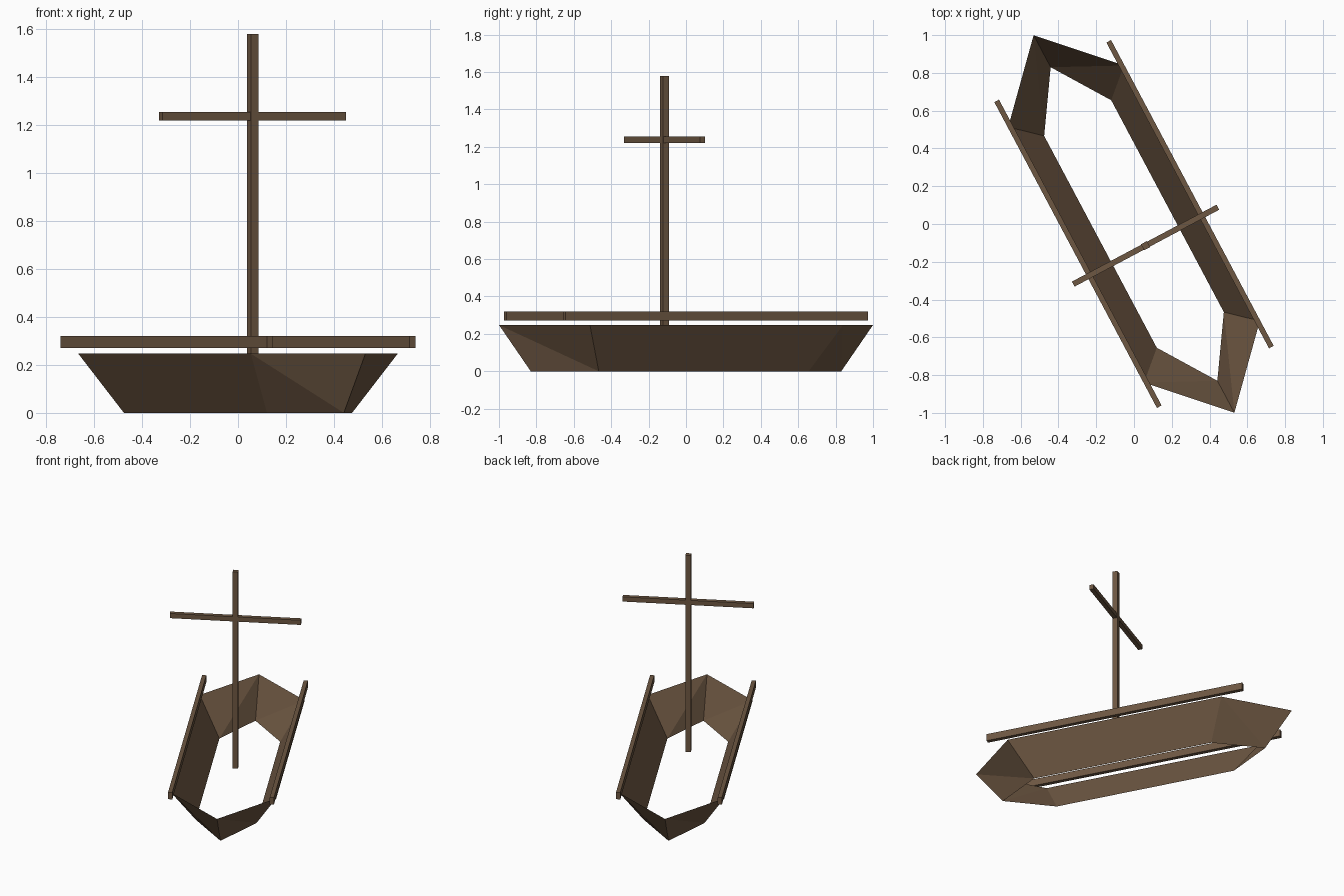
import bpy, bmesh, math
from mathutils import Matrix

default = bpy.data.objects.get("Cube")
if default:
    bpy.data.objects.remove(default, do_unlink=True)

# One timber colour for everything
timber = bpy.data.materials.new("dark_brown_timber")
timber.use_nodes = True
colour = (0.155, 0.096, 0.055, 1)
timber.diffuse_color = colour
bsdf = timber.node_tree.nodes["Principled BSDF"]
bsdf.inputs["Base Color"].default_value = colour
bsdf.inputs["Roughness"].default_value = 0.9

# The boat points along local -y and is turned about z
HEADING = Matrix.Rotation(math.radians(28), 4, 'Z')


def finish(name, bm):
    mesh = bpy.data.meshes.new(name)
    bm.transform(HEADING)
    bm.to_mesh(mesh)
    bm.free()
    mesh.materials.append(timber)
    obj = bpy.data.objects.new(name, mesh)
    bpy.context.collection.objects.link(obj)
    return obj


def beam(name, centre, size):
    bm = bmesh.new()
    bmesh.ops.create_cube(bm, size=1)
    bmesh.ops.scale(bm, vec=size, verts=bm.verts)
    bmesh.ops.translate(bm, vec=centre, verts=bm.verts)
    return finish(name, bm)


def ring(bm, half_width, shoulder, tip, z):
    points = [(0, -tip), (half_width, -shoulder), (half_width, shoulder),
              (0, tip), (-half_width, shoulder), (-half_width, -shoulder)]
    return [bm.verts.new((x, y, z)) for x, y in points]


# Hull: open flared shell, pointed at both ends, each panel split in two
bm = bmesh.new()
keel = ring(bm, 0.201, 0.635, 0.94, 0)
rim = ring(bm, 0.347, 0.766, 1.132, 0.247)
for i in range(6):
    j = (i + 1) % 6
    bm.faces.new((rim[i], keel[i], keel[j]))
    bm.faces.new((rim[i], keel[j], rim[j]))
finish("hull", bm)

# Rails floating just above the long sides
for side, name in ((1, "left_rail"), (-1, "right_rail")):
    beam(name, (side * 0.336, 0, 0.296), (0.028, 1.834, 0.05))

# Mast and its cross yard
beam("mast", (0, -0.13, 0.868), (0.036, 0.036, 1.422))
beam("yard", (0, -0.13, 1.237), (0.867, 0.03, 0.034))
